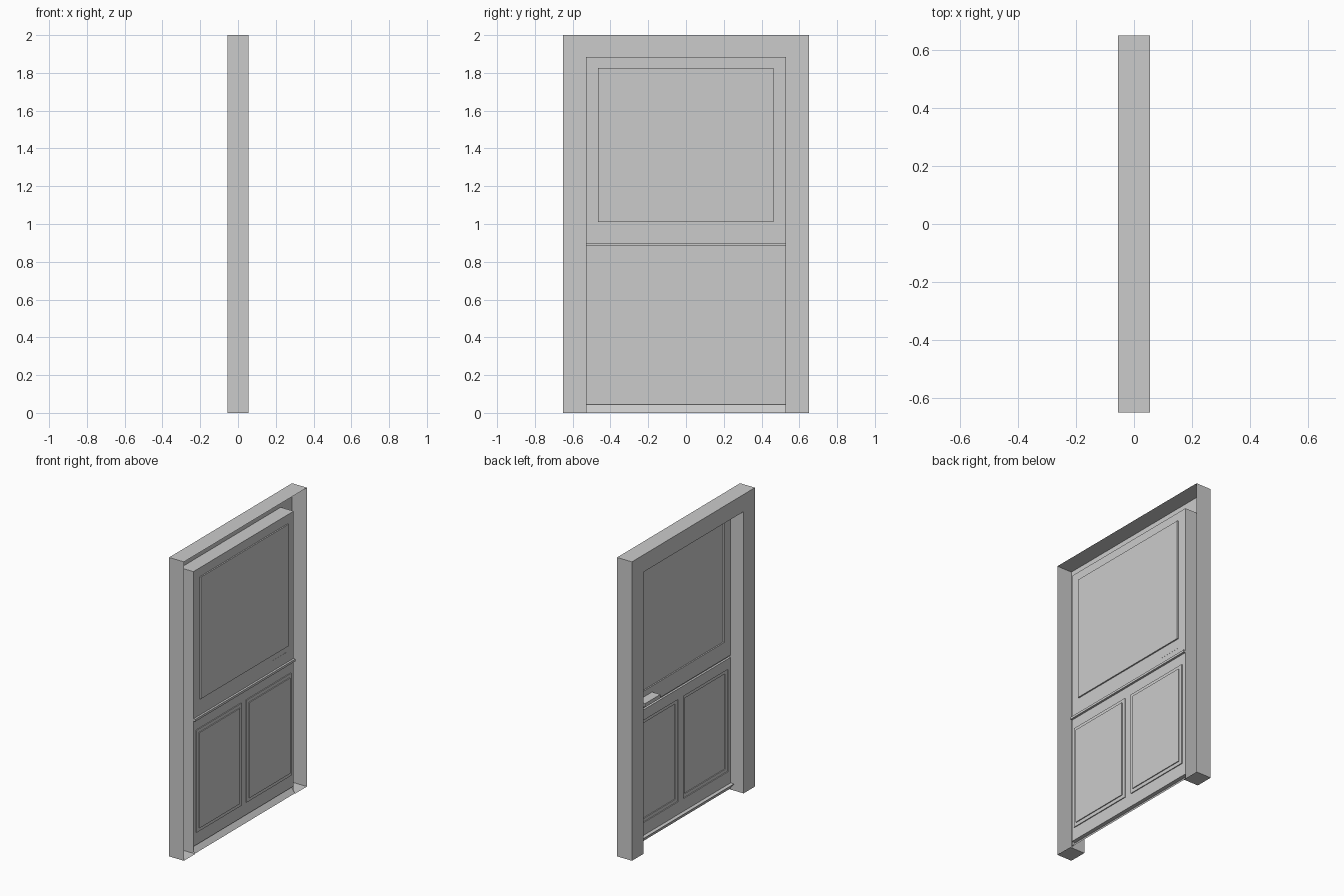
import bpy

if "Cube" in bpy.data.objects:
    bpy.data.objects.remove(bpy.data.objects["Cube"])

XB, XF, XD = -0.055, 0.055, 0.041   # frame back, frame front, door sheet
YO, YI = 0.65, 0.53                 # outer and inner half widths
ZT, ZI = 2.0, 1.885                 # outer and inner heights


def make(name, quads):
    verts, faces = [], []
    for q in quads:
        faces.append(range(len(verts), len(verts) + len(q)))
        verts += q
    me = bpy.data.meshes.new(name)
    me.from_pydata(verts, [], [tuple(f) for f in faces])
    ob = bpy.data.objects.new(name, me)
    bpy.context.collection.objects.link(ob)
    return ob


def rect_x(x, y0, y1, z0, z1):
    return [(x, y0, z0), (x, y1, z0), (x, y1, z1), (x, y0, z1)]


def ring(a, b):
    return [[a[i], a[(i + 1) % 4], b[(i + 1) % 4], b[i]] for i in range(4)]


def wall_y(y, x0, x1, z0, z1):
    return [(x0, y, z0), (x1, y, z0), (x1, y, z1), (x0, y, z1)]


def flat_z(z, x0, x1, y0, y1):
    return [(x0, y0, z), (x1, y0, z), (x1, y1, z), (x0, y1, z)]


def box(x0, x1, y0, y1, z0, z1):
    a, b = rect_x(x0, y0, y1, z0, z1), rect_x(x1, y0, y1, z0, z1)
    return [a[::-1], b] + ring(a, b)


# door frame: hollow casing, open on the +x side
frame = [flat_z(ZT, XB, XF, -YO, YO), flat_z(ZI, XB, XD, -YI, YI),
         rect_x(XB, -YO, YO, ZI, ZT)]
for s in (-1, 1):
    frame += [wall_y(s * YO, XB, XF, 0, ZT), wall_y(s * YI, XB, XD, 0, ZI),
              rect_x(XB, *sorted((s * YI, s * YO)), 0, ZI),
              flat_z(0, XB, XF, *sorted((s * YI, s * YO)))]
make("door_frame", frame)


# door leaves: sheets with raised panels
def leaf(name, ycuts, z0, z1, pz0, pz1, steps):
    quads = [rect_x(XD, -YI, YI, z0, pz0), rect_x(XD, -YI, YI, pz1, z1)]
    edges = [-YI] + ycuts + [YI]
    for i in range(len(edges) - 1):
        y0, y1 = edges[i], edges[i + 1]
        cur = rect_x(XD, y0, y1, pz0, pz1)
        if i % 2:
            for inset, x in steps:
                nxt = rect_x(x, y0 + inset, y1 - inset, pz0 + inset, pz1 - inset)
                quads += ring(cur, nxt)
                cur = nxt
        quads.append(cur)
    make(name, quads)


leaf("upper_leaf", [-0.465, 0.463], 0.9, ZI, 1.01, 1.825, [(0, XD + 0.009)])
leaf("lower_leaf", [-0.505, -0.03, 0.025, 0.5], 0.045, 0.885, 0.13, 0.815,
     [(0, XD + 0.006), (0.023, XD + 0.006), (0.023, XD + 0.012)])

# ledge between the leaves
a, b = rect_x(XD, -YI, YI, 0.885, 0.9), rect_x(XF, -YI, YI, 0.885, 0.9)
make("middle_ledge", ring(a, b) + [b])

# sloping sill
make("sill", [[(0.015, -YI, 0.045), (XF - 0.004, -YI, 0),
               (XF - 0.004, YI, 0), (0.015, YI, 0.045)],
              flat_z(0.045, 0.015, XD, -YI, YI)])

# inner latch
make("latch", box(-0.02, XD + 0.001, 0.3, 0.46, 0.945, 0.97))
